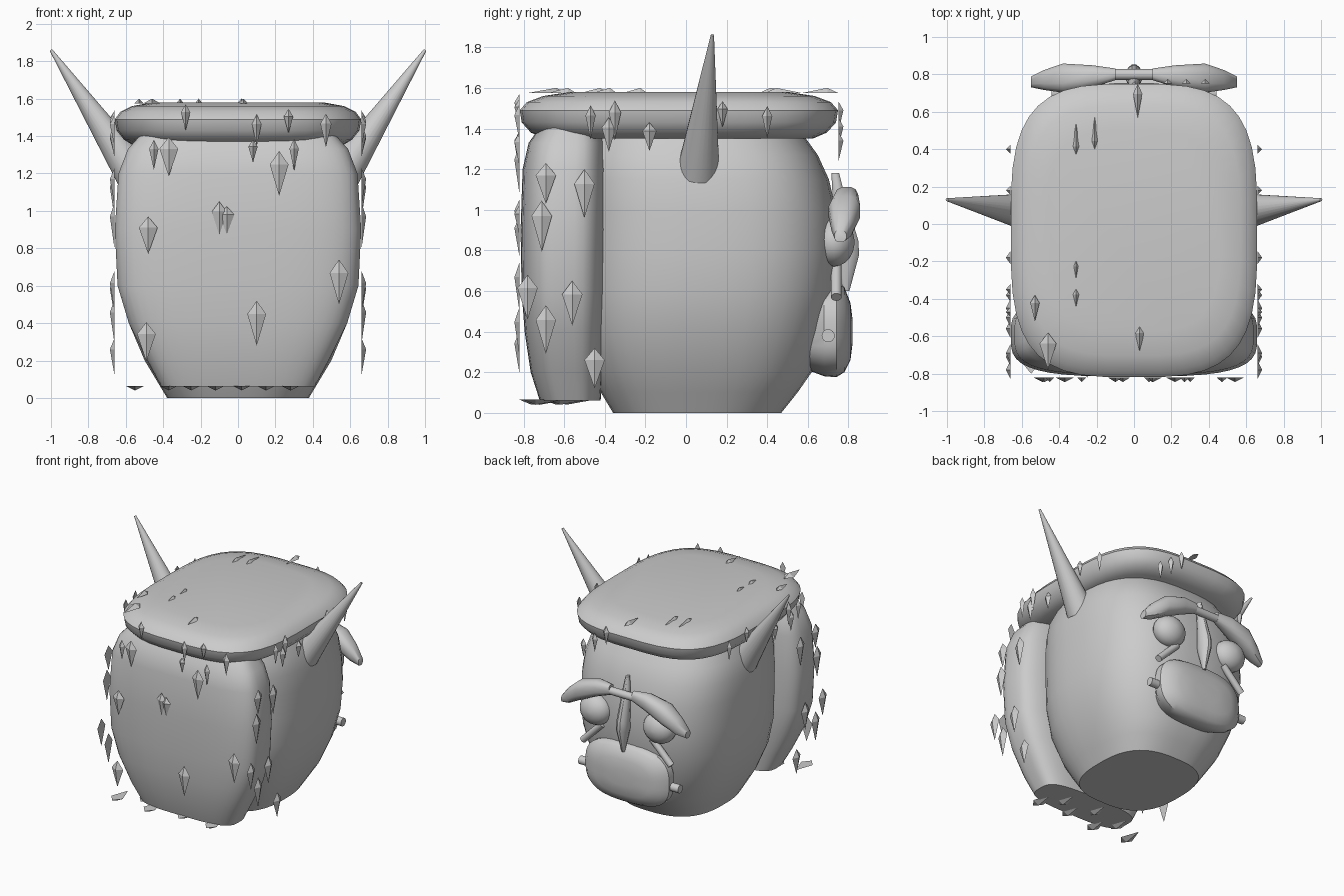
import bpy, bmesh, math
from mathutils import Vector

if "Cube" in bpy.data.objects:
    bpy.data.objects.remove(bpy.data.objects["Cube"])


def finish(name, bm, angle=40):
    bmesh.ops.recalc_face_normals(bm, faces=bm.faces)
    me = bpy.data.meshes.new(name)
    bm.to_mesh(me)
    bm.free()
    ob = bpy.data.objects.new(name, me)
    bpy.context.collection.objects.link(ob)
    if angle:
        bpy.ops.object.select_all(action='DESELECT')
        ob.select_set(True)
        bpy.context.view_layer.objects.active = ob
        bpy.ops.object.shade_smooth_by_angle(angle=math.radians(angle))
    return ob


def loft(name, rings, axis='z', power=2.0, n=40, angle=40):
    """Skin superellipse rings (cx, cy, cz, half_a, half_b) lying across an axis."""
    bm = bmesh.new()
    loops = []
    for cx, cy, cz, a, b in rings:
        loop = []
        for i in range(n):
            t = 2 * math.pi * (i + 0.5) / n
            c, s = math.cos(t), math.sin(t)
            u = a * math.copysign(abs(c) ** (2 / power), c)
            v = b * math.copysign(abs(s) ** (2 / power), s)
            off = {'z': (u, v, 0), 'y': (u, 0, v), 'x': (0, u, v)}[axis]
            loop.append(bm.verts.new(Vector((cx, cy, cz)) + Vector(off)))
        loops.append(loop)
    for p, q in zip(loops, loops[1:]):
        for i in range(n):
            j = (i + 1) % n
            bm.faces.new((p[i], p[j], q[j], q[i]))
    bm.faces.new(loops[0])
    bm.faces.new(loops[-1])
    return finish(name, bm, angle)


def rod(name, p0, p1, r0, r1, n=16):
    p0, p1 = Vector(p0), Vector(p1)
    d = p1 - p0
    bm = bmesh.new()
    bmesh.ops.create_cone(bm, cap_ends=True, segments=n, radius1=r0, radius2=r1, depth=d.length)
    m = d.to_track_quat('Z', 'Y').to_matrix().to_4x4()
    m.translation = (p0 + p1) / 2
    bmesh.ops.transform(bm, matrix=m, verts=bm.verts)
    return finish(name, bm)


# Head: z, half width, back (-y) and face (+y) extents
head = [(0, .38, -.36, .47), (.1, .44, -.42, .55), (.2, .50, -.47, .62), (.4, .585, -.53, .69),
        (.6, .63, -.55, .74), (.8, .64, -.55, .755), (1.0, .64, -.55, .74), (1.15, .63, -.55, .705),
        (1.27, .60, -.54, .65), (1.38, .54, -.5, .57)]
loft("head", [(0, (y0 + y1) / 2, z, a, (y1 - y0) / 2) for z, a, y0, y1 in head], power=2.7)

# Thick slab of hair on the -y side
slab = [(.06, .41, -.72, -.42), (.2, .485, -.765, -.41), (.4, .585, -.795, -.395), (.6, .645, -.81, -.385),
        (.9, .66, -.815, -.38), (1.2, .64, -.805, -.38), (1.33, .59, -.775, -.39), (1.42, .51, -.71, -.42)]
loft("hair_slab", [(0, (y0 + y1) / 2, z, a, (y1 - y0) / 2) for z, a, y0, y1 in slab], power=3.4)

# Flat cap of hair on top
cap = [(1.35, .56, .66), (1.38, .61, .73), (1.43, .65, .775), (1.49, .66, .785),
       (1.53, .63, .75), (1.56, .57, .67), (1.58, .46, .54)]
loft("hair_cap", [(0, -.035, z, a, b) for z, a, b in cap], power=3.4)

# Muzzle
muzzle = [(.60, .40, .30, .19), (.68, .41, .37, .23), (.74, .41, .37, .235),
          (.78, .41, .33, .21), (.81, .40, .24, .14), (.82, .40, .12, .06)]
loft("muzzle", [(0, y, z, a, b) for y, z, a, b in muzzle], axis='y', power=2.8)

# Nose: long diamond
nose = [(.735, 1.18, .015, .02), (.75, 1.08, .03, .03), (.79, .85, .045, .06),
        (.79, .78, .045, .065), (.79, .60, .012, .015)]
loft("nose", [(0, y, z, a, b) for y, z, a, b in nose], n=12, angle=30)

# Rod between brows
rod("brow_bridge", (-.13, .80, 1.06), (.13, .80, 1.06), .03, .03)

# Mirrored parts
for side, s in (("left", -1), ("right", 1)):
    rod(f"{side}_horn", (s * .55, .06, 1.19), (s * 1.0, .13, 1.86), .105, .008, 24)
    brow = [(.10, .80, 1.07, .032, .04), (.22, .79, 1.05, .06, .065), (.38, .78, .99, .08, .08),
            (.48, .77, .92, .055, .065), (.55, .76, .87, .03, .03)]
    loft(f"{side}_brow", [(s * x, y, z, a, b) for x, y, z, a, b in brow], axis='x', n=12, power=2.6)
    eye = [(.73 + .1 * math.sin(t), math.cos(t)) for t in [math.radians(k) for k in range(-85, 86, 17)]]
    loft(f"{side}_eye", [(s * .28, y, .84, .13 * r, .12 * r) for y, r in eye], axis='y', n=24)
    rod(f"{side}_cheek_bar", (s * .39, .74, .57), (s * .22, .74, .74), .026, .026)
    rod(f"{side}_muzzle_knob", (s * .33, .70, .38), (s * .44, .70, .38), .032, .032)

# Kite-shaped tufts floating just off the hair
tufts = bmesh.new()


def kite(centre, length, width, normal, tip):
    c, n, d = Vector(centre), Vector(normal), Vector(tip)
    side = n.cross(d) * width / 2
    mid = c - d * length * .2
    outline = [c - d * length * .5, mid + side, c + d * length * .5, mid - side]
    v = [tufts.verts.new(p) for p in outline]
    peak = tufts.verts.new(mid + n * .025)
    tufts.faces.new(v)
    for i in range(4):
        tufts.faces.new((v[i], v[(i + 1) % 4], peak))


DOWN = (0, 0, -1)
for x, z, ln, w in [(-.45, 1.30, .16, .05), (-.37, 1.29, .21, .1), (-.28, 1.50, .14, .05), (.10, 1.43, .17, .05),
                    (.08, 1.32, .12, .05), (.22, 1.20, .24, .1), (.27, 1.48, .13, .05), (.30, 1.30, .17, .05),
                    (.47, 1.43, .18, .06), (-.48, .87, .2, .1), (-.10, .96, .18, .08), (-.06, .95, .15, .08),
                    (.54, .62, .24, .1), (.10, .40, .24, .1), (-.49, .30, .21, .1)]:
    kite((x, -.82, z), ln, w, (0, -1, 0), DOWN)
for y, z, ln, w in [(-.69, 1.13, .2, .1), (-.50, 1.08, .24, .1), (-.71, .92, .25, .1), (-.78, .57, .22, .1),
                    (-.56, .54, .22, .1), (-.69, .41, .24, .1), (-.45, .22, .2, .1), (-.47, 1.43, .17, .05),
                    (-.38, 1.37, .17, .07), (-.35, 1.44, .2, .06), (-.18, 1.36, .14, .07),
                    (.18, 1.47, .13, .05), (.40, 1.43, .16, .05)]:
    for s in (-1, 1):
        kite((s * .66, y, z), ln, w, (s, 0, 0), DOWN)
for x, y, ln, w in [(-.31, .45, .18, .04), (-.21, .48, .18, .04), (-.31, -.25, .12, .03), (-.31, -.40, .12, .04),
                    (-.53, -.45, .14, .05), (-.46, -.68, .2, .09), (.03, -.61, .14, .05), (.02, .66, .18, .05)]:
    kite((x, y, 1.575), ln, w, (0, 0, 1), (0, -1, 0) if y < 0 or x > 0 else (0, 1, 0))
for x, y in [(-.55, -.70), (-.37, -.60), (-.25, -.72), (-.12, -.55), (.02, -.68), (.15, -.58), (.28, -.70)]:
    kite((x, y, .065), .2, .1, (0, 0, -1), (0, 1, 0))
for x, z in [(.18, 1.46), (.28, 1.38), (.38, 1.31)]:
    kite((x, .75, z), .15, .05, (0, 1, 0), DOWN)
finish("hair_tufts", tufts, 0)
